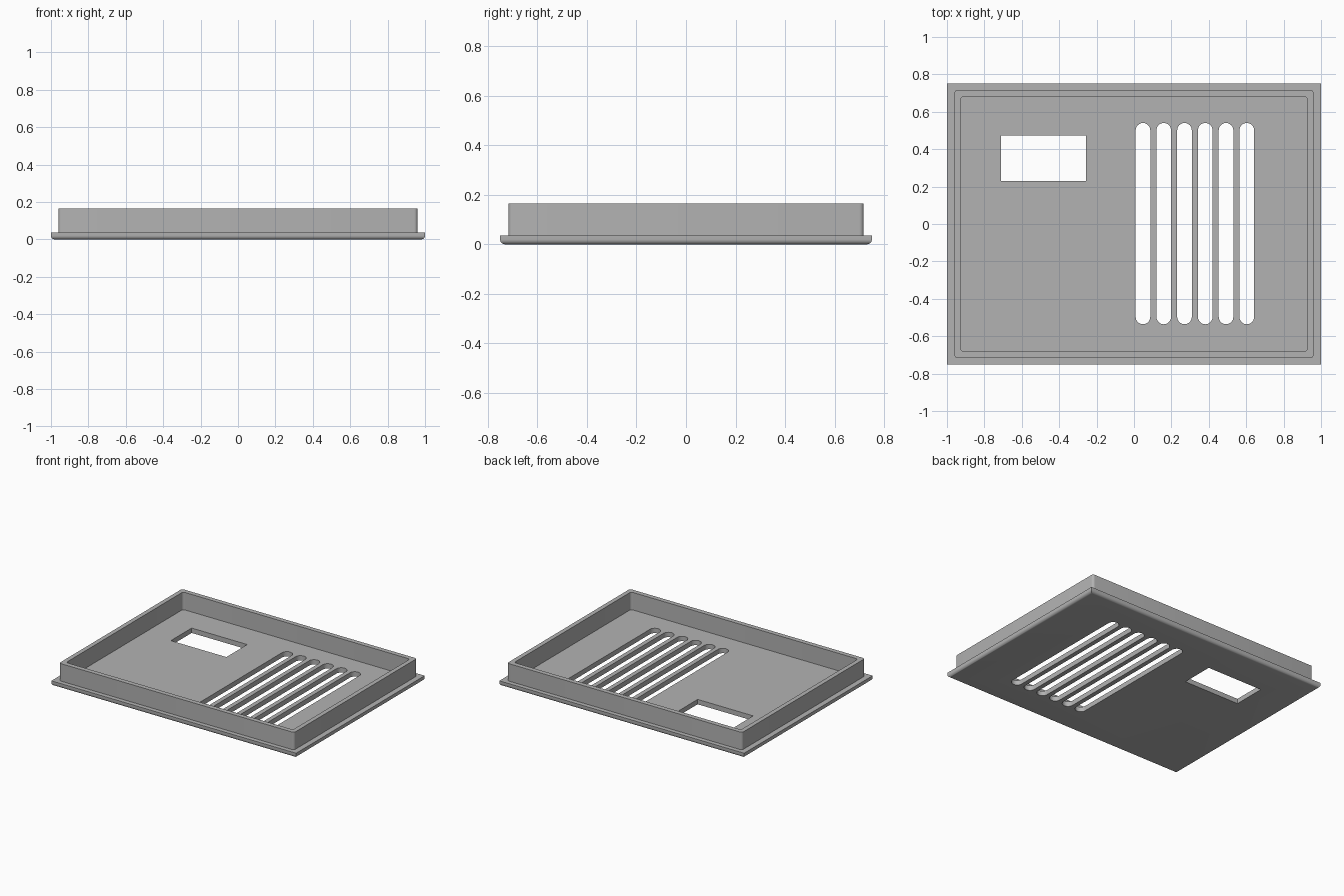
import bpy, bmesh
from math import radians, sin, cos, pi

cube = bpy.data.objects.get("Cube")
if cube:
    bpy.data.objects.remove(cube, do_unlink=True)

PLATE_TOP, RIM_TOP = 0.036, 0.165

grey = bpy.data.materials.new("mid grey")
grey.use_nodes = True
grey.diffuse_color = (0.45, 0.45, 0.45, 1)
grey.node_tree.nodes["Principled BSDF"].inputs["Base Color"].default_value = grey.diffuse_color


def rounded_rect(cx, cy, hx, hy, r, steps):
    """Counter-clockwise outline of a rectangle with rounded corners."""
    pts = []
    for i, (sx, sy) in enumerate([(1, 1), (-1, 1), (-1, -1), (1, -1)]):
        for k in range(steps + 1):
            a = (i + k / steps) * pi / 2
            pts.append((cx + sx * (hx - r) + r * cos(a), cy + sy * (hy - r) + r * sin(a)))
    return pts


def make_object(name, bm):
    bmesh.ops.recalc_face_normals(bm, faces=bm.faces)
    mesh = bpy.data.meshes.new(name)
    bm.to_mesh(mesh)
    bm.free()
    mesh.materials.append(grey)
    obj = bpy.data.objects.new(name, mesh)
    bpy.context.collection.objects.link(obj)
    return obj


def activate(obj):
    bpy.ops.object.select_all(action="DESELECT")
    obj.select_set(True)
    bpy.context.view_layer.objects.active = obj


def prism(name, outline, z0, z1):
    bm = bmesh.new()
    base = bm.faces.new([bm.verts.new((x, y, z0)) for x, y in outline])
    top = bmesh.ops.extrude_face_region(bm, geom=[base])["geom"]
    bmesh.ops.translate(bm, vec=(0, 0, z1 - z0),
                        verts=[g for g in top if isinstance(g, bmesh.types.BMVert)])
    return make_object(name, bm)


def cut(target, cutter):
    activate(target)
    mod = target.modifiers.new("cut", "BOOLEAN")
    mod.operation, mod.solver, mod.object = "DIFFERENCE", "EXACT", cutter
    bpy.ops.object.modifier_apply(modifier=mod.name)
    bpy.data.objects.remove(cutter, do_unlink=True)


# Face plate with its lower outer edges rounded over
bm = bmesh.new()
bmesh.ops.create_cube(bm, size=1)
for v in bm.verts:
    v.co = (v.co.x * 2, v.co.y * 1.5, (v.co.z + 0.5) * PLATE_TOP)
lower = [e for e in bm.edges if all(v.co.z < 0.001 for v in e.verts)]
bmesh.ops.bevel(bm, geom=lower, offset=0.02, segments=6, profile=0.5, affect="EDGES")
plate = make_object("face_plate", bm)

# Rectangular window
window = [(-0.71, 0.23), (-0.256, 0.23), (-0.256, 0.473), (-0.71, 0.473)]
cut(plate, prism("window_cutter", window, -0.1, 0.1))

# Row of long round-ended vent slots
for i in range(6):
    slot = rounded_rect(0.048 + i * 0.111, 0.002, 0.039, 0.538, 0.0389, 8)
    cut(plate, prism("slot_cutter", slot, -0.1, 0.1))

# Raised rim wall, open below where it meets the plate
bm = bmesh.new()
outer = rounded_rect(0, 0, 0.96, 0.717, 0.018, 5)
inner = rounded_rect(0, 0, 0.927, 0.682, 0.018, 5)
loops = [[bm.verts.new((x, y, z)) for x, y in ring]
         for ring, z in ((outer, PLATE_TOP), (outer, RIM_TOP), (inner, RIM_TOP), (inner, PLATE_TOP))]
for a, b in zip(loops, loops[1:]):
    for i in range(len(a)):
        j = (i + 1) % len(a)
        bm.faces.new((a[i], a[j], b[j], b[i]))
rim = make_object("rim_wall", bm)

for obj in (plate, rim):
    activate(obj)
    bpy.ops.object.shade_smooth_by_angle(angle=radians(30))
